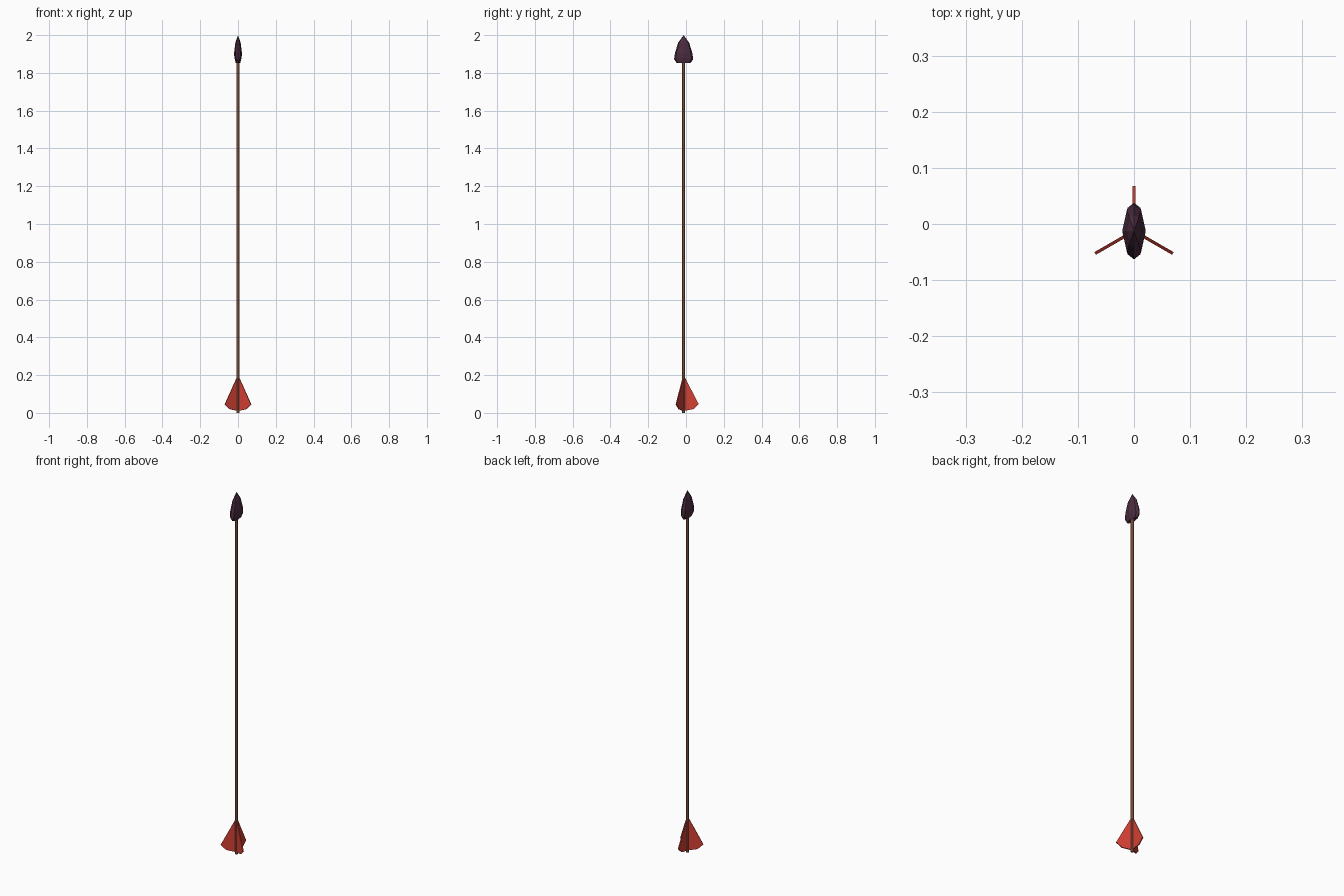
import bpy, bmesh
from math import pi, sin, cos
from mathutils import Matrix, Vector

if "Cube" in bpy.data.objects:
    bpy.data.objects.remove(bpy.data.objects["Cube"])

CY = -0.0125  # shaft axis in y


def material(name, rgb):
    m = bpy.data.materials.new(name)
    m.diffuse_color = (*rgb, 1)
    m.use_nodes = True
    m.node_tree.nodes["Principled BSDF"].inputs["Base Color"].default_value = m.diffuse_color
    return m


def finish(bm, name, mat):
    bmesh.ops.recalc_face_normals(bm, faces=bm.faces)
    me = bpy.data.meshes.new(name)
    bm.to_mesh(me)
    bm.free()
    me.materials.append(mat)
    ob = bpy.data.objects.new(name, me)
    ob.location.y = CY
    bpy.context.collection.objects.link(ob)
    return ob


wood = material("wood", (0.30, 0.12, 0.06))
red = material("feather_red", (0.65, 0.05, 0.035))
dark = material("dark_stone", (0.07, 0.025, 0.05))

# Hexagonal shaft with corners on the y axis
bm = bmesh.new()
bmesh.ops.create_cone(bm, cap_ends=True, segments=6, radius1=0.008, radius2=0.008,
                      depth=1.88, matrix=Matrix.Translation((0, 0, 0.94)))
finish(bm, "shaft", wood)

# Flattened arrowhead: eight-sided rings (z, half x, half y, drop at the blade edges)
RINGS = [(1.852, 0.012, 0.036, 0.0), (1.880, 0.019, 0.0505, 0.008),
         (1.905, 0.021, 0.046, 0.0), (1.960, 0.014, 0.029, 0.0)]
SECTION = [(1, 0), (0.6, 0.82), (0, 1), (-0.6, 0.82),
           (-1, 0), (-0.6, -0.82), (0, -1), (0.6, -0.82)]
bm = bmesh.new()
loops = [[bm.verts.new((x * rx, y * ry, z - drop * abs(y))) for x, y in SECTION]
         for z, rx, ry, drop in RINGS]
for a, b in zip(loops, loops[1:]):
    for i in range(8):
        j = (i + 1) % 8
        bm.faces.new((a[i], a[j], b[j], b[i]))
tip = bm.verts.new((0, 0, 2.0))
base = bm.verts.new((0, 0, 1.86))
for i in range(8):
    j = (i + 1) % 8
    bm.faces.new((loops[-1][i], loops[-1][j], tip))
    bm.faces.new((loops[0][j], loops[0][i], base))
finish(bm, "arrowhead", dark)

# Three thin fletching vanes around the tail
VANE = [(0, 0.20), (0.08, 0.046), (0.052, 0.020), (0, 0.010)]
T = 0.0055
for k in range(3):
    a = pi / 2 + k * 2 * pi / 3
    out = Vector((cos(a), sin(a), 0))
    side = Vector((-sin(a), cos(a), 0)) * T
    bm = bmesh.new()
    face = bm.faces.new([bm.verts.new(out * r + Vector((0, 0, z)) - side / 2) for r, z in VANE])
    ext = bmesh.ops.extrude_face_region(bm, geom=[face], use_keep_orig=True)
    bmesh.ops.translate(bm, vec=side, verts=[g for g in ext["geom"] if isinstance(g, bmesh.types.BMVert)])
    finish(bm, f"vane_{k + 1}", red)
